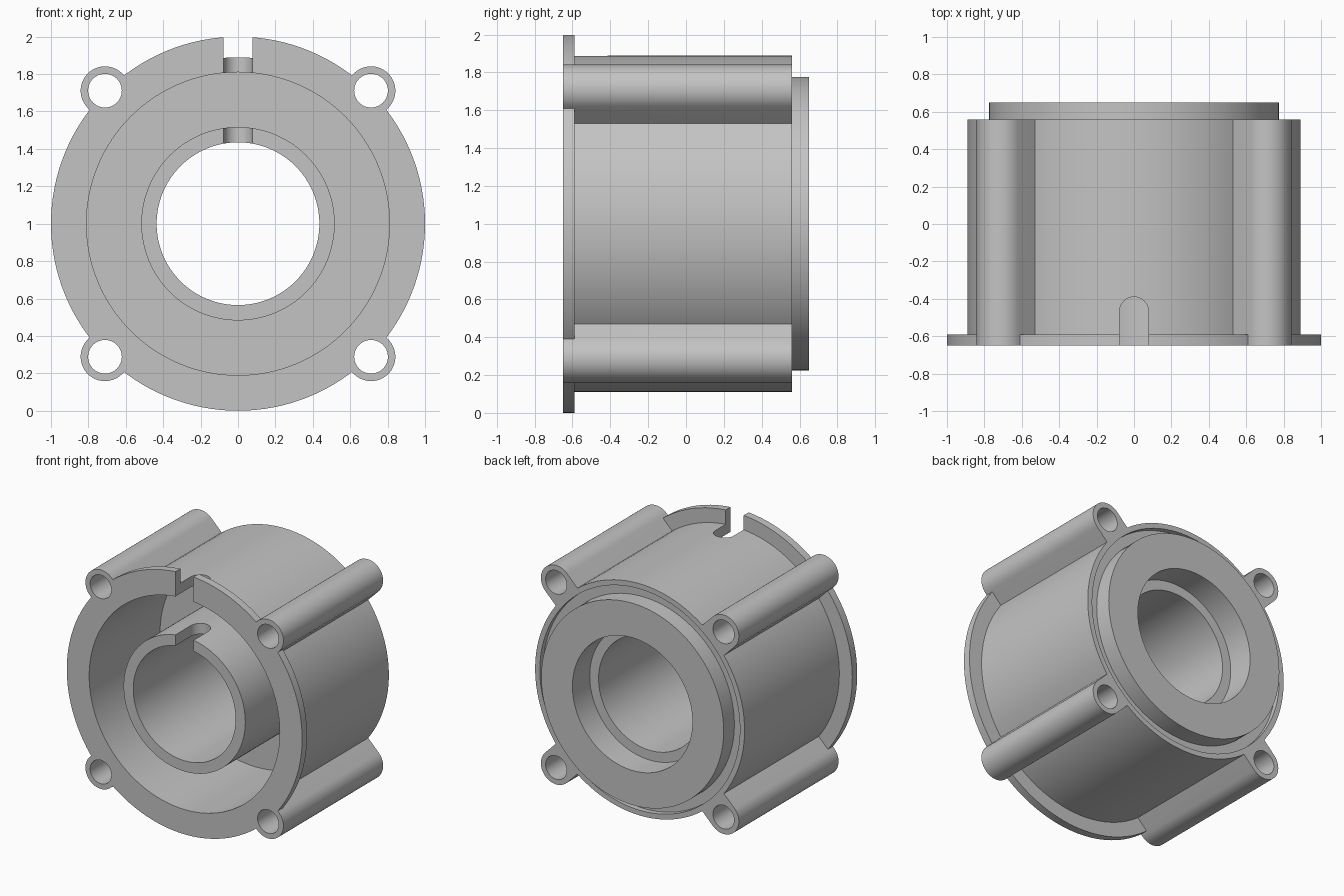
import bpy, bmesh, math

cube = bpy.data.objects.get("Cube")
if cube:
    bpy.data.objects.remove(cube, do_unlink=True)

CENTRE_Z = 1.0
FRONT, BACK_RIM, BACK = -0.65, 0.56, 0.65
BOSS_AT, BOSS_R, HOLE_R = 1.006, 0.13, 0.09
SLOT_R = 0.077

metal = bpy.data.materials.new("grey metal")
metal.use_nodes = True
grey = (0.55, 0.55, 0.55, 1)
metal.diffuse_color = grey
metal.node_tree.nodes["Principled BSDF"].inputs["Base Color"].default_value = grey


def finish(name, bm):
    bmesh.ops.recalc_face_normals(bm, faces=bm.faces)
    mesh = bpy.data.meshes.new(name)
    bm.to_mesh(mesh)
    bm.free()
    mesh.materials.append(metal)
    obj = bpy.data.objects.new(name, mesh)
    bpy.context.collection.objects.link(obj)
    return obj


def lathe(name, profile, steps=128):
    """Turn a closed (radius, y) outline around the housing axis."""
    bm = bmesh.new()
    rings = []
    for i in range(steps):
        a = math.tau * i / steps
        rings.append([bm.verts.new((r * math.cos(a), y, CENTRE_Z + r * math.sin(a)))
                      for r, y in profile])
    n = len(profile)
    for i in range(steps):
        here, there = rings[i], rings[(i + 1) % steps]
        for j in range(n):
            k = (j + 1) % n
            bm.faces.new((here[j], here[k], there[k], there[j]))
    return finish(name, bm)


def prism(name, start, end):
    """Bridge two matching outlines into a solid."""
    bm = bmesh.new()
    a = [bm.verts.new(p) for p in start]
    b = [bm.verts.new(p) for p in end]
    bm.faces.new(a)
    bm.faces.new(b)
    for i in range(len(a)):
        j = (i + 1) % len(a)
        bm.faces.new((a[i], a[j], b[j], b[i]))
    return finish(name, bm)


def arc(cx, cy, r, start, sweep, steps):
    return [(cx + r * math.cos(start + sweep * i / steps),
             cy + r * math.sin(start + sweep * i / steps)) for i in range(steps + 1)]


def along_axis(name, outline, turn, y0, y1):
    """Extrude a (radial, sideways) outline along y, turned around the axis."""
    c, s = math.cos(turn), math.sin(turn)
    flat = [(u * c - v * s, CENTRE_Z + u * s + v * c) for u, v in outline]
    return prism(name, [(x, y0, z) for x, z in flat], [(x, y1, z) for x, z in flat])


def combine(target, other, operation):
    mod = target.modifiers.new(operation.lower(), 'BOOLEAN')
    mod.operation, mod.solver, mod.object = operation, 'EXACT', other
    bpy.context.view_layer.objects.active = target
    bpy.ops.object.modifier_apply(modifier=mod.name)
    bpy.data.objects.remove(other, do_unlink=True)


# Flange, drum, rear spigot with ring groove, stepped bore and front pocket
housing = lathe("bearing_housing", [
    (1.0, FRONT), (1.0, -0.59), (0.89, -0.59), (0.89, BACK_RIM),
    (0.85, BACK_RIM), (0.85, 0.52), (0.775, 0.52), (0.775, BACK),
    (0.51, BACK), (0.51, 0.44), (0.435, 0.44), (0.435, FRONT),
    (0.517, FRONT), (0.517, 0.21), (0.81, 0.21), (0.81, FRONT)])

# Four bolt bosses with straight webs into the drum
turns = [math.pi / 4 + i * math.pi / 2 for i in range(4)]
boss_outline = arc(BOSS_AT, 0, BOSS_R, -math.pi / 2, math.pi, 32)
boss_outline += [(0.87, BOSS_R), (0.87, -BOSS_R)]
for turn in turns:
    combine(housing, along_axis("bolt_boss", boss_outline, turn, FRONT, BACK_RIM), 'UNION')

# Through holes in the bosses
hole_outline = arc(BOSS_AT, 0, HOLE_R, 0, math.tau, 48)[:-1]
for turn in turns:
    combine(housing, along_axis("bolt_hole", hole_outline, turn, -0.8, 0.8), 'DIFFERENCE')

# Round-ended slot through the top of the flange, drum and inner tube
slot = arc(0, -0.39 - SLOT_R, SLOT_R, 0, math.pi, 24)
slot += [(-SLOT_R, -0.8), (SLOT_R, -0.8)]
combine(housing, prism("slot_cutter", [(x, y, 1.25) for x, y in slot],
                       [(x, y, 2.2) for x, y in slot]), 'DIFFERENCE')

# Smooth the round walls and keep machined edges crisp
bpy.ops.object.select_all(action='DESELECT')
housing.select_set(True)
bpy.context.view_layer.objects.active = housing
bpy.ops.object.shade_smooth_by_angle(angle=math.radians(30))
